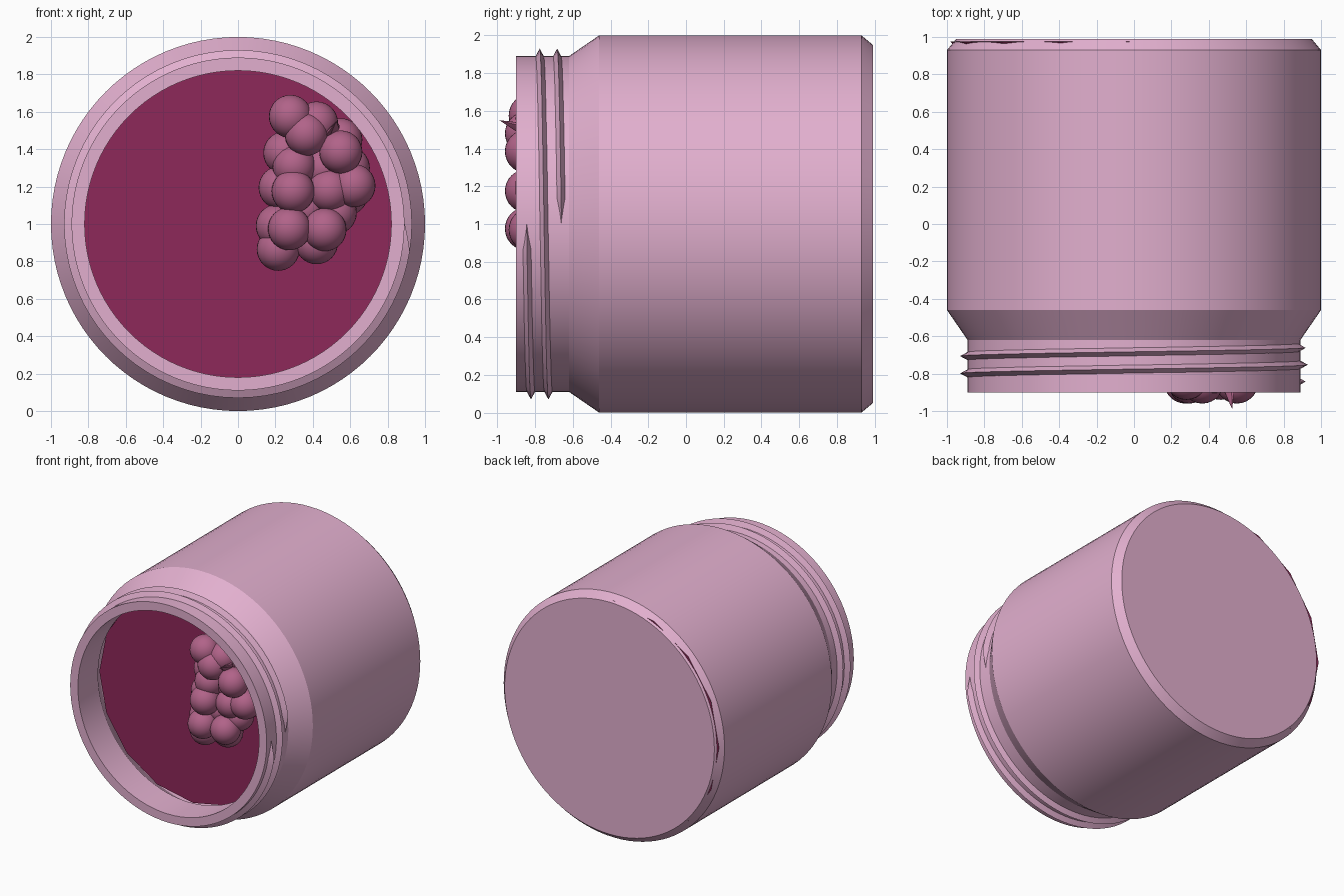
import bpy
import bmesh
from math import cos, sin, pi, radians
from mathutils import Matrix, Vector

if "Cube" in bpy.data.objects:
    bpy.data.objects.remove(bpy.data.objects["Cube"])

AXIS_Z = 1.0  # height of the jar's horizontal axis


def material(name, rgb):
    mat = bpy.data.materials.new(name)
    mat.use_nodes = True
    mat.diffuse_color = (*rgb, 1)
    bsdf = mat.node_tree.nodes["Principled BSDF"]
    bsdf.inputs["Base Color"].default_value = (*rgb, 1)
    bsdf.inputs["Roughness"].default_value = 0.5
    return mat


def finish(name, bm, mat, smooth=True):
    bmesh.ops.recalc_face_normals(bm, faces=bm.faces)
    mesh = bpy.data.meshes.new(name)
    bm.to_mesh(mesh)
    bm.free()
    mesh.materials.append(mat)
    obj = bpy.data.objects.new(name, mesh)
    bpy.context.collection.objects.link(obj)
    if smooth:
        bpy.ops.object.select_all(action="DESELECT")
        obj.select_set(True)
        bpy.context.view_layer.objects.active = obj
        bpy.ops.object.shade_smooth_by_angle(angle=radians(25))
    return obj


def lathe(profile, steps):
    """Spin (radius, y) points about the jar axis."""
    bm = bmesh.new()
    verts = [bm.verts.new((r, y, AXIS_Z)) for r, y in profile]
    edges = [bm.edges.new(pair) for pair in zip(verts, verts[1:])]
    bmesh.ops.spin(bm, geom=verts + edges, cent=(0, 0, AXIS_Z), axis=(0, 1, 0),
                   angle=2 * pi, steps=steps, use_merge=True)
    bmesh.ops.remove_doubles(bm, verts=bm.verts, dist=0.0001)
    return bm


glass = material("pink_glass", (0.76, 0.43, 0.62))
filling = material("dark_jam", (0.27, 0.021, 0.1))
fruit = material("berry_skin", (0.44, 0.125, 0.25))

# Hollow jar: outer wall, neck, rim and inner cavity
jar_profile = [(0, 0.99), (0.95, 0.99), (1, 0.93), (1, -0.46), (0.89, -0.62),
               (0.89, -0.9), (0.82, -0.9), (0.82, -0.64), (0.94, -0.46),
               (0.94, 0.92), (0, 0.92)]
finish("jar", lathe(jar_profile, 96), glass)

# Coarse jam body, slightly off centre at the base
jam_profile = [(0, -0.58), (0.85, -0.58), (0.91, -0.4), (0.91, 0.9),
               (0.95, 0.975), (0, 0.975)]
jam = lathe(jam_profile, 16)
for v in jam.verts:
    if v.co.y > 0.95:
        v.co += Vector((-0.032, 0, 0.014))
finish("jam", jam, filling, smooth=False)

# Two-turn screw thread with a triangular section and tapered ends
thread = bmesh.new()
steps, turns = 160, 2
rings = []
for i in range(steps + 1):
    t = i / steps
    angle = -2 * pi * turns * t
    taper = max(0.05, min(1, min(i, steps - i) / 2))
    y = -0.845 + 0.185 * t
    section = [(0.88, -0.027 * taper), (0.89 + 0.04 * taper, 0), (0.88, 0.027 * taper)]
    rings.append([thread.verts.new((r * cos(angle), y + dy, AXIS_Z + r * sin(angle)))
                  for r, dy in section])
for a, b in zip(rings, rings[1:]):
    for j in range(3):
        k = (j + 1) % 3
        thread.faces.new((a[j], a[k], b[k], b[j]))
thread.faces.new(rings[0])
thread.faces.new(rings[-1])
finish("screw_thread", thread, glass)

# Cluster of round drupelets: (x, z) positions grouped by depth
layers = {
    -0.845: [(0.365, 1.48), (0.55, 1.385), (0.295, 1.175), (0.275, 0.975)],
    -0.825: [(0.28, 1.575), (0.465, 0.97)],
    -0.79: [(0.3, 1.31), (0.49, 1.18), (0.62, 1.205), (0.42, 1.54)],
    -0.73: [(0.25, 1.38), (0.225, 1.195), (0.21, 0.99), (0.215, 0.865),
            (0.42, 0.9), (0.52, 1.06), (0.46, 1.3), (0.36, 1.08)],
    -0.64: [(0.36, 1.45), (0.55, 1.45), (0.59, 1.3), (0.58, 1.16),
            (0.33, 1.25), (0.3, 0.95)],
}
berry = bmesh.new()
for y, spots in layers.items():
    for x, z in spots:
        bmesh.ops.create_uvsphere(berry, u_segments=28, v_segments=16, radius=0.115,
                                  matrix=Matrix.Translation((x, y, z)))
finish("berry", berry, fruit)

# Small pointed leaf at the top of the berry
leaf = bmesh.new()
direction = Vector((0.02, -0.14, 0.05))
place = (Matrix.Translation((0.515, -0.92, 1.525))
         @ direction.to_track_quat("Z", "Y").to_matrix().to_4x4()
         @ Matrix.Rotation(radians(40), 4, "Z")
         @ Matrix.Diagonal((1, 0.45, 1, 1)))
bmesh.ops.create_cone(leaf, cap_ends=True, segments=8, radius1=0.05, radius2=0,
                      depth=0.15, matrix=place)
finish("berry_leaf", leaf, fruit)
